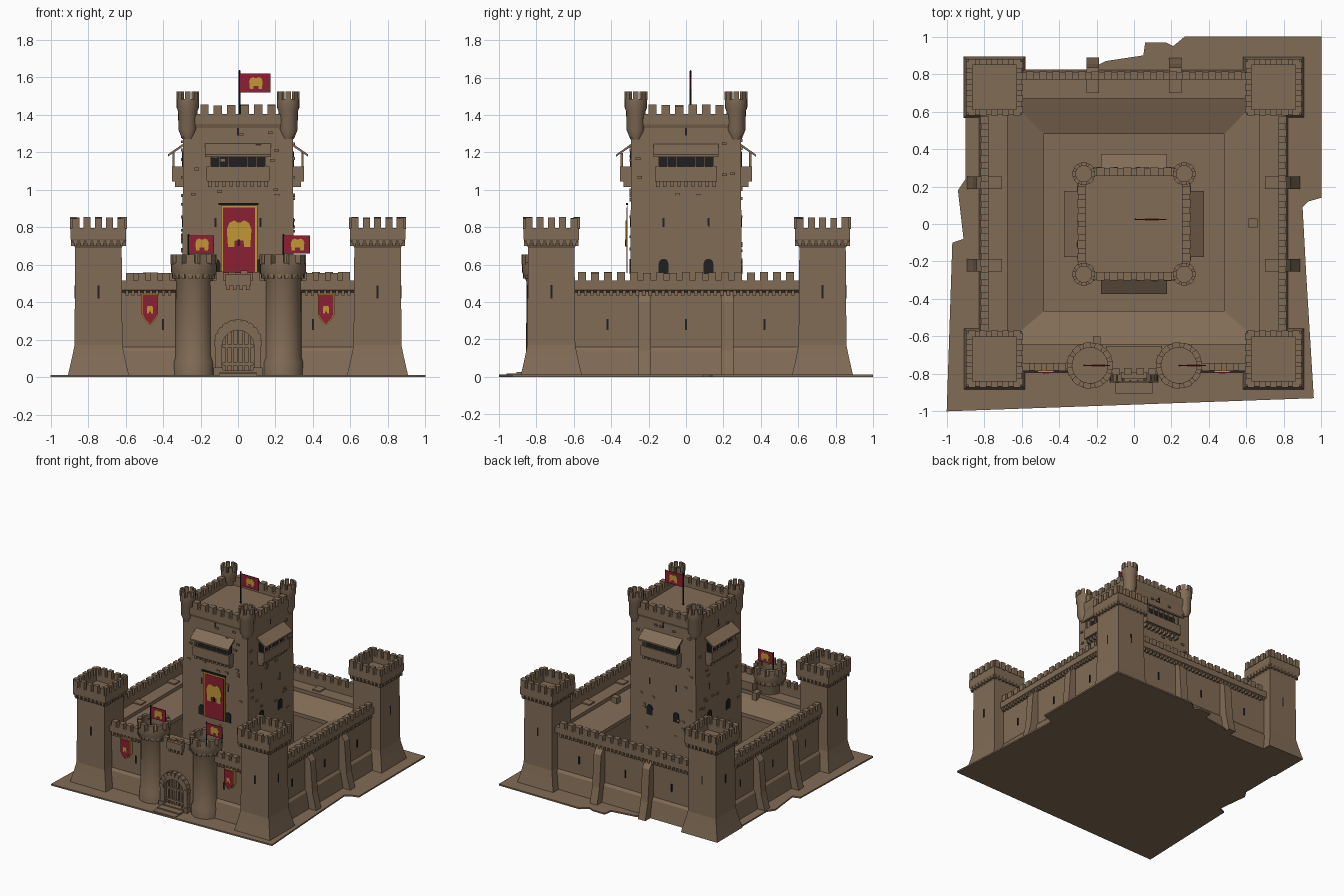
import bpy, bmesh, math, random
from mathutils import Matrix, Vector

if "Cube" in bpy.data.objects:
    bpy.data.objects.remove(bpy.data.objects["Cube"])

random.seed(4)
I = Matrix.Identity(4)
SIDES = [Matrix.Rotation(k * math.pi / 2, 4, 'Z') for k in range(4)]  # front, right, back, left


def material(name, col):
    m = bpy.data.materials.new(name)
    m.diffuse_color = (*col, 1)
    m.use_nodes = True
    m.node_tree.nodes["Principled BSDF"].inputs["Base Color"].default_value = m.diffuse_color
    return m


STONE = material("brown stone", (0.222, 0.150, 0.094))
DARK = material("dark opening", (0.014, 0.014, 0.016))
RED = material("red cloth", (0.26, 0.014, 0.032))
GOLD = material("gold cloth", (0.53, 0.31, 0.035))


def finish(name, bm, mat, smooth=False):
    bmesh.ops.recalc_face_normals(bm, faces=bm.faces)
    me = bpy.data.meshes.new(name)
    bm.to_mesh(me)
    bm.free()
    me.materials.append(mat)
    if smooth:
        me.shade_smooth()
        me.set_sharp_from_angle(angle=math.radians(35))
    ob = bpy.data.objects.new(name, me)
    bpy.context.collection.objects.link(ob)
    return ob


def prism(bm, pts, a0, a1, axis='y', M=I):
    """Extrude an outline along an axis."""
    place = {'x': lambda p, a: (a, p[0], p[1]),
             'y': lambda p, a: (p[0], a, p[1]),
             'z': lambda p, a: (p[0], p[1], a)}[axis]
    lo, hi = [[bm.verts.new(M @ Vector(place(p, a))) for p in pts] for a in (a0, a1)]
    bm.faces.new(lo)
    bm.faces.new(hi[::-1])
    for i in range(len(pts)):
        j = (i + 1) % len(pts)
        bm.faces.new((lo[i], lo[j], hi[j], hi[i]))


def box(bm, x0, x1, y0, y1, z0, z1, M=I):
    prism(bm, [(x0, y0), (x1, y0), (x1, y1), (x0, y1)], z0, z1, 'z', M)


def lathe(bm, prof, n, cx, cy):
    """Spin a profile; n=4 gives a square tower whose radius is its half width."""
    k, off = (math.sqrt(2), math.pi / 4) if n == 4 else (1, 0)
    rings = []
    for r, z in prof:
        ang = [off + 2 * math.pi * i / n for i in range(n)] if r > 0 else [0]
        rings.append([bm.verts.new((cx + k * r * math.cos(a), cy + k * r * math.sin(a), z)) for a in ang])
    for a, b in zip(rings, rings[1:]):
        for i in range(n):
            j = (i + 1) % n
            if len(a) == 1:
                bm.faces.new((a[0], b[i], b[j]))
            elif len(b) == 1:
                bm.faces.new((a[i], a[j], b[0]))
            else:
                bm.faces.new((a[i], a[j], b[j], b[i]))
    if len(rings[0]) > 1:
        bm.faces.new(rings[0])


def merlon_row(bm, x0, x1, n, y0, y1, z0, z1, M=I, fill=0.62):
    step = (x1 - x0) / n
    for i in range(n):
        c = x0 + (i + 0.5) * step
        box(bm, c - step * fill / 2, c + step * fill / 2, y0, y1, z0, z1 + random.uniform(-.004, .004), M)


def merlon_ring(bm, n, r0, r1, z0, z1, cx, cy, half=0.3):
    for i in range(n):
        M = Matrix.Translation((cx, cy, 0)) @ Matrix.Rotation(2 * math.pi * i / n, 4, 'Z')
        w = math.pi / n * r1 * 2 * half
        box(bm, r0, r1, -w, w, z0, z1, M)


# Rough ground slab
bm = bmesh.new()
prism(bm, [(-1, -1), (.96, -.93), (.92, -.28), (.9, .09), (.93, .12), (1, .14), (1, 1), (.27, 1), (.21, .95),
           (.17, .97), (.06, .97), (.05, .9), (-.15, .87), (-.25, .82), (-.6, .82), (-.62, .88), (-.9, .88),
           (-.9, .24), (-.94, .18), (-.91, -.08), (-.97, -.1)], 0, .012, 'z')
finish("ground_slab", bm, STONE)

# Curtain walls with walkway, corbels, merlons and buttresses
for name, M, dy in zip(("front", "right", "back", "left"), SIDES, (.03, 0, 0, -.005)):
    bm = bmesh.new()
    M = M @ Matrix.Translation((0, dy, 0))
    prism(bm, [(-.825, 0), (-.80, .14), (-.785, .16), (-.785, .45), (-.812, .465), (-.812, .515), (-.772, .515),
               (-.772, .45), (-.67, .45), (-.67, 0)], -.68, .68, 'x', M)
    if name == "front":
        spans = [(-.61, -.35, 4), (.35, .61, 4)]
    else:
        spans = [(-.59, .59, 17)]
        for x in (-.22, .22):
            prism(bm, [(-.7, 0), (-.89, 0), (-.855, .14), (-.835, .40), (-.79, .46), (-.7, .46)],
                  x - .033, x + .033, 'x', M)
    for a, b, n in spans:
        merlon_row(bm, a, b, n, -.815, -.772, .51, .558, M)
        merlon_row(bm, a, b, n * 2, -.808, -.775, .435, .468, M, .5)
    finish(name + "_curtain_wall", bm, STONE)

# Lean-to roofs around the courtyard
bm = bmesh.new()
rings = []
for d, z, f in ((.70, .43, .66), (.64, .41, .60), (.48, .355, .465), (.48, .325, .465), (.58, .33, .56), (.58, .01, .56)):
    rings.append([bm.verts.new(v) for v in ((-d, -f, z), (d, -f, z), (d, d, z), (-d, d, z))])
for a, b in zip(rings, rings[1:]):
    for i in range(4):
        bm.faces.new((a[i], a[(i + 1) % 4], b[(i + 1) % 4], b[i]))
box(bm, .61, .66, -.02, .03, .4, .45)
box(bm, -.22, -.18, -.66, -.6, .4, .47)
finish("courtyard_lean_to", bm, STONE)

# Square corner towers
for sx, xn in ((-1, "left"), (1, "right")):
    for cy, yn in ((-.72, "front"), (.73, "back")):
        cx = sx * .745
        bm = bmesh.new()
        lathe(bm, [(.165, 0), (.14, .11), (.128, .17), (.124, .69), (.148, .735), (.148, .795), (.118, .795),
                   (.118, .745), (0, .745)], 4, cx, cy)
        for S in SIDES:
            T = Matrix.Translation((cx, cy, 0)) @ S
            merlon_row(bm, -.15, .15, 5, -.152, -.118, .79, .85, T)
            merlon_row(bm, -.14, .14, 8, -.146, -.12, .70, .737, T, .5)
        finish(f"{yn}_{xn}_corner_tower", bm, STONE)
        bm = bmesh.new()
        for S in SIDES:
            box(bm, -.005, .005, -.129, -.12, .42, .49, Matrix.Translation((cx, cy, 0)) @ S)
        finish(f"{yn}_{xn}_tower_slits", bm, DARK)

# Round gate towers
for cx, nm in ((-.235, "left"), (.24, "right")):
    bm = bmesh.new()
    lathe(bm, [(.112, 0), (.11, .08), (.10, .11), (.098, .51), (.122, .56), (.122, .61), (.095, .61),
               (.095, .57), (0, .57)], 28, cx, -.755)
    finish(nm + "_gate_tower", bm, STONE, True)
    bm = bmesh.new()
    merlon_ring(bm, 11, .094, .124, .60, .655, cx, -.755)
    merlon_ring(bm, 18, .09, .117, .525, .56, cx, -.755, .25)
    finish(nm + "_gate_tower_merlons", bm, STONE)

# Gate block, arch, door and steps
bm = bmesh.new()
box(bm, -.15, .15, -.80, -.65, 0, .515)
box(bm, -.07, .07, -.825, -.79, .49, .55)
merlon_row(bm, -.13, .13, 4, -.805, -.77, .51, .565)
merlon_row(bm, -.07, .07, 4, -.82, -.79, .465, .495, I, .5)
finish("gate_block", bm, STONE)


def arch(r, zc, z0, n=14):
    return [(r, z0)] + [(r * math.cos(math.pi * i / n), zc + r * math.sin(math.pi * i / n))
                        for i in range(n + 1)] + [(-r, z0)]


bm = bmesh.new()
prism(bm, arch(.122, .18, .01) + arch(.085, .165, .01)[::-1], -.835, -.79)
for i in range(11):
    a = math.pi * i / 10
    R = Matrix.Translation((0, 0, .18)) @ Matrix.Rotation(-a, 4, 'Y')
    box(bm, .09, .128, -.842, -.80, -.015, .015, R)
for s in (-1, 1):
    box(bm, s * .105 - .025, s * .105 + .025, -.845, -.79, .01, .05)
finish("gate_arch", bm, STONE)
bm = bmesh.new()
prism(bm, arch(.085, .165, .01), -.806, -.79)
for x in (-.06, -.03, 0, .03, .06):
    box(bm, x - .006, x + .006, -.815, -.8, .01, .165 + math.sqrt(.085 ** 2 - x * x))
for z in (.07, .165):
    box(bm, -.083, .083, -.818, -.8, z - .008, z + .008)
finish("gate_door", bm, STONE)
bm = bmesh.new()
for i in range(3):
    box(bm, -.1, .1, -.96 + i * .055, -.79, .005, .018 + i * .009)
finish("gate_steps", bm, STONE)

# Keep with parapet, merlons and a few proud stones
bm = bmesh.new()
lathe(bm, [(.30, 0), (.297, .6), (.293, 1.33), (.30, 1.35), (.30, 1.405), (.255, 1.405), (.255, 1.375),
           (0, 1.375)], 4, 0, 0)
for M in SIDES:
    merlon_row(bm, -.215, .215, 6, -.302, -.255, 1.4, 1.452, M)
    for i in range(22):
        x, z = random.uniform(-.27, .25), random.uniform(.4, 1.3)
        box(bm, x, x + .025, -.303, -.28, z, z + .014, M)
finish("keep", bm, STONE)

# Keep corner turrets
bm, bm2 = bmesh.new(), bmesh.new()
for sx in (-1, 1):
    for sy in (-1, 1):
        c = (sx * .268, sy * .268)
        lathe(bm, [(.03, 1.27), (.05, 1.32), (.052, 1.42), (.06, 1.44), (.06, 1.485), (.043, 1.485),
                   (.043, 1.45), (0, 1.45)], 20, *c)
        merlon_ring(bm2, 8, .042, .061, 1.48, 1.525, *c)
finish("keep_turrets", bm, STONE, True)
finish("keep_turret_merlons", bm2, STONE)

# Roofed galleries and dark openings on all keep sides
bm, dk = bmesh.new(), bmesh.new()
for M in SIDES:
    box(bm, -.165, .165, -.352, -.28, 1.045, 1.06, M)
    box(bm, -.165, .165, -.352, -.338, 1.05, 1.125, M)
    for s in (-1, 1):
        box(bm, s * .16 - .007, s * .16 + .007, -.352, -.28, 1.05, 1.125, M)
    prism(bm, [(-.28, 1.255), (-.375, 1.188), (-.375, 1.176), (-.28, 1.24)], -.175, .175, 'x', M)
    merlon_row(bm, -.17, .17, 7, -.35, -.338, 1.12, 1.195, M, .16)
    merlon_row(bm, -.17, .17, 9, -.335, -.28, 1.015, 1.047, M, .45)
    box(dk, -.15, .15, -.3, -.292, 1.065, 1.205, M)
    for x in (-.12, .12):
        prism(dk, [(x + a, b) for a, b in arch(.026, .605, .55, 8)], -.303, -.295, 'y', M)
        box(dk, x - .006, x + .006, -.299, -.292, .80, .85, M)
    box(dk, -.006, .006, -.297, -.288, 1.29, 1.33, M)
finish("keep_galleries", bm, STONE)
finish("keep_openings", dk, DARK)

# Arrow slits in the curtain walls
bm = bmesh.new()
for k, M in enumerate(SIDES):
    for x in ((-.4, .4) if k == 0 else (-.42, 0, .42)):
        y = -.757 if k == 0 else -.789
        box(bm, x - .005, x + .005, y - .003, y + .004, .25, .31, M)
finish("wall_slits", bm, DARK)

# Cloth: flags, shields and the great banner
EMBLEM = [(-.9, -1), (-.4, -1), (-.35, -.5), (.35, -.5), (.4, -1), (.9, -1), (1, .3), (.8, .8), (.4, 1),
          (.15, .85), (-.15, .85), (-.4, 1), (-.8, .8), (-1, .3)]


def emblem(bm, cx, cz, w, h, y0, y1):
    prism(bm, [(cx + a * w, cz + b * h) for a, b in EMBLEM], y0, y1)


for nm, x, y, z0, zt, f0, f1, w in (("keep", .008, .025, 1.37, 1.635, 1.52, 1.62, .165),
                                    ("left_gate", -.265, -.755, .56, .76, .66, .755, .138),
                                    ("right_gate", .243, -.755, .56, .76, .66, .755, .142)):
    bm = bmesh.new()
    lathe(bm, [(.005, z0), (.005, zt), (0, zt + .005)], 8, x, y)
    finish(nm + "_flag_pole", bm, DARK, True)
    bm = bmesh.new()
    box(bm, x, x + w, y - .003, y + .003, f0, f1)
    finish(nm + "_flag", bm, RED)
    bm = bmesh.new()
    emblem(bm, x + w * .53, (f0 + f1) / 2, .036, .032, y - .005, y + .005)
    finish(nm + "_flag_emblem", bm, GOLD)

red, gold, rod = bmesh.new(), bmesh.new(), bmesh.new()
box(gold, -.092, .104, -.316, -.312, .555, .915)
box(red, -.08, .092, -.319, -.314, .555, .905)
emblem(gold, .006, .765, .066, .072, -.323, -.318)
box(rod, -.105, .11, -.322, -.310, .918, .93)
box(rod, -.003, .012, -.326, -.322, .70, .735)
for x in (-.47, .47):
    shield = [(-1, 1), (1, 1), (1, -.35), (.55, -.75), (0, -1), (-.55, -.75), (-1, -.35)]
    prism(gold, [(x + a * .044, .36 + b * .083) for a, b in shield], -.79, -.757)
    prism(red, [(x + a * .039, .36 + b * .077) for a, b in shield], -.795, -.788)
    emblem(gold, x, .36, .017, .022, -.799, -.794)
finish("banner_and_shield_cloth", red, RED)
finish("banner_and_shield_trim", gold, GOLD)
finish("banner_rod", rod, DARK)
